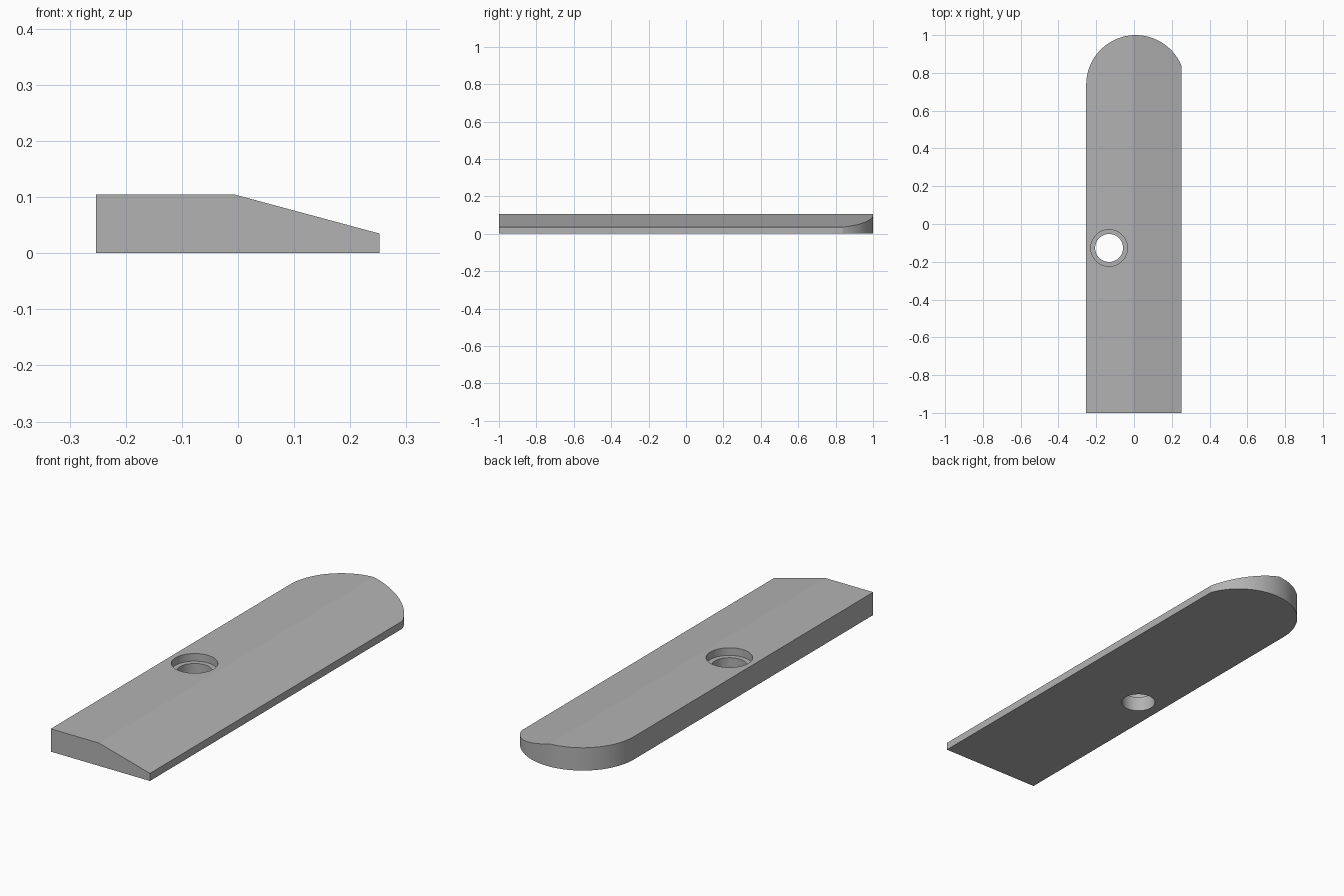
import bpy, bmesh, math

cube = bpy.data.objects.get("Cube")
if cube:
    bpy.data.objects.remove(cube)

grey = bpy.data.materials.new("plain_grey")
grey.use_nodes = True
colour = (0.45, 0.45, 0.45, 1)
grey.diffuse_color = colour
grey.node_tree.nodes["Principled BSDF"].inputs["Base Color"].default_value = colour


def prism(name, outline, vector):
    """Closed solid made by sweeping a flat outline along a vector."""
    bm = bmesh.new()
    face = bm.faces.new([bm.verts.new(p) for p in outline])
    moved = bmesh.ops.extrude_face_region(bm, geom=[face])["geom"]
    bmesh.ops.translate(bm, vec=vector, verts=[v for v in moved if isinstance(v, bmesh.types.BMVert)])
    bmesh.ops.recalc_face_normals(bm, faces=bm.faces)
    mesh = bpy.data.meshes.new(name)
    bm.to_mesh(mesh)
    bm.free()
    mesh.materials.append(grey)
    obj = bpy.data.objects.new(name, mesh)
    bpy.context.collection.objects.link(obj)
    return obj


def arc(cx, cy, radius, z, start, end, count):
    angles = [start + (end - start) * i / count for i in range(count + 1)]
    return [(cx + radius * math.cos(a), cy + radius * math.sin(a), z) for a in angles]


def cut(target, cutter, operation):
    mod = target.modifiers.new(cutter.name, "BOOLEAN")
    mod.object = cutter
    mod.operation = operation
    mod.solver = "EXACT"
    cutter.hide_render = True
    cutter.hide_viewport = True


# Bar with a flat top on one side and a slope on the other
LEFT, RIGHT, TOP = -0.253, 0.252, 0.105
profile = [(LEFT, -1, 0), (RIGHT, -1, 0), (RIGHT, -1, 0.035), (-0.008, -1, TOP), (LEFT, -1, TOP)]
bar = prism("bevelled_bar", profile, (0, 2.1, 0))

# Rounded back end
radius, cx = 0.262, 0.009
plan = [(LEFT - 0.1, -1.1, -0.1), (RIGHT + 0.1, -1.1, -0.1), (RIGHT + 0.1, 1 - radius, -0.1)]
plan += arc(cx, 1 - radius, radius, -0.1, 0, math.pi, 64)
plan += [(LEFT - 0.1, 1 - radius, -0.1)]
cut(bar, prism("rounded_end_cutter", plan, (0, 0, 0.4)), "INTERSECT")

# Stepped screw hole: wide recess, narrower through hole
for name, r, bottom in (("recess_cutter", 0.097, 0.07), ("hole_cutter", 0.074, -0.1)):
    ring = arc(-0.132, -0.127, r, bottom, 0, math.tau, 48)[:-1]
    cut(bar, prism(name, ring, (0, 0, 0.3)), "DIFFERENCE")

# Apply the cuts, drop the cutters, smooth the curved walls
bpy.context.view_layer.objects.active = bar
bar.select_set(True)
for mod in list(bar.modifiers):
    cutter = mod.object
    bpy.ops.object.modifier_apply(modifier=mod.name)
    bpy.data.objects.remove(cutter)
bpy.ops.object.shade_smooth_by_angle(angle=math.radians(14))
